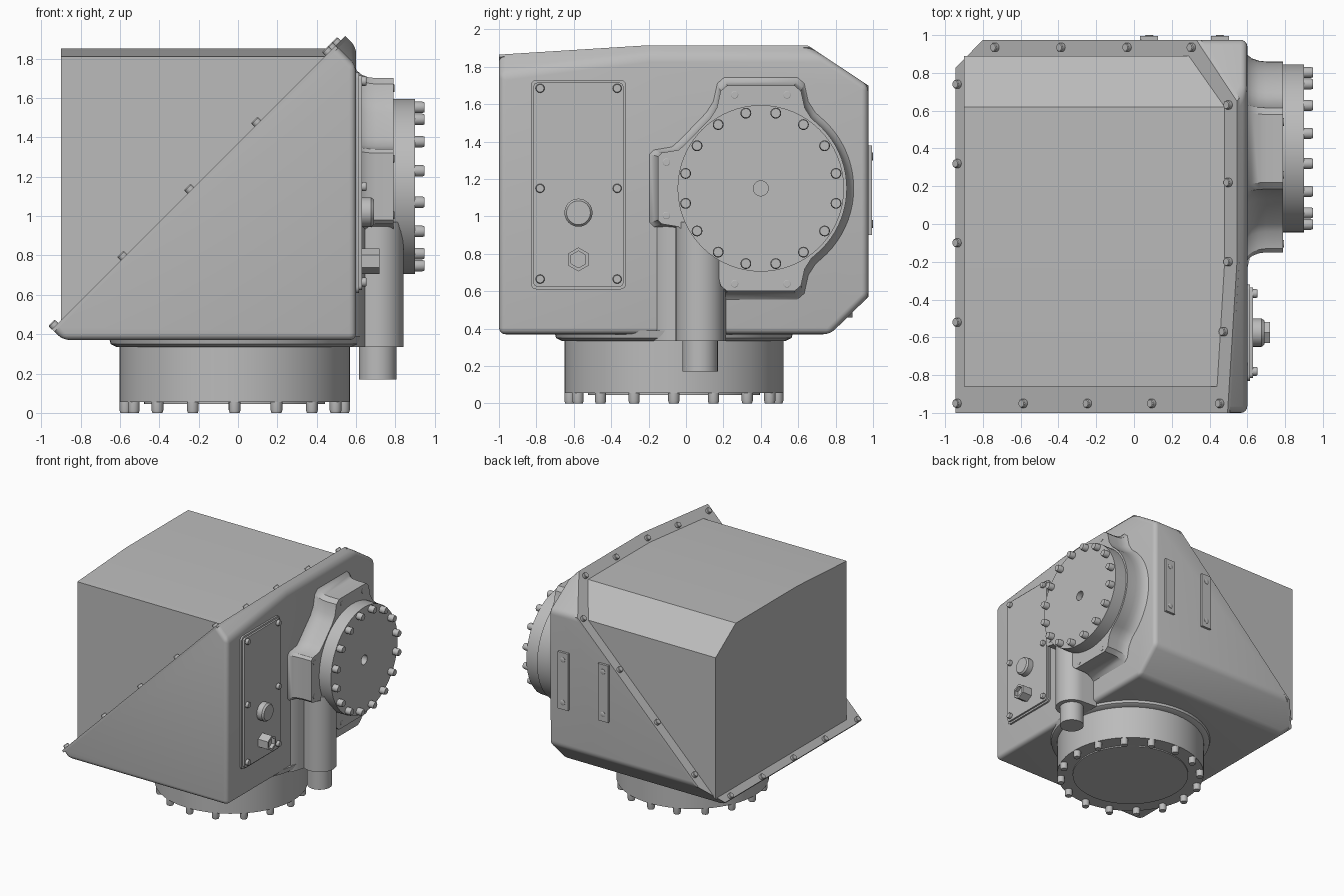
import bpy, bmesh
from math import sin, cos, pi, radians
from mathutils import Vector, Matrix

cube = bpy.data.objects.get("Cube")
if cube:
    bpy.data.objects.remove(cube, do_unlink=True)

grey = bpy.data.materials.new("cast_grey")
grey.use_nodes = True
grey.diffuse_color = (0.5, 0.5, 0.5, 1)
grey.node_tree.nodes["Principled BSDF"].inputs["Base Color"].default_value = (0.5, 0.5, 0.5, 1)
parts = []


def finish(name, bm):
    bmesh.ops.recalc_face_normals(bm, faces=bm.faces)
    mesh = bpy.data.meshes.new(name)
    bm.to_mesh(mesh)
    bm.free()
    mesh.materials.append(grey)
    ob = bpy.data.objects.new(name, mesh)
    bpy.context.scene.collection.objects.link(ob)
    parts.append(ob)
    return ob


def loft(rings):
    """Bridge equal rings of points and cap both ends."""
    bm = bmesh.new()
    vs = [[bm.verts.new(p) for p in ring] for ring in rings]
    n = len(vs[0])
    for a, b in zip(vs, vs[1:]):
        for i in range(n):
            j = (i + 1) % n
            bm.faces.new((a[i], a[j], b[j], b[i]))
    bm.faces.new(vs[0])
    bm.faces.new(vs[-1])
    bmesh.ops.recalc_face_normals(bm, faces=bm.faces)
    return bm


def arc(r, a0, a1, n, c=(0, 0)):
    return [(c[0] + r * cos(radians(a0 + (a1 - a0) * i / n)),
             c[1] + r * sin(radians(a0 + (a1 - a0) * i / n))) for i in range(n + 1)]


def turned(name, base, axis, profile, n=64):
    """Stack of (radius, height) circles along an axis."""
    m = Matrix.Translation(base) @ Vector(axis).to_track_quat('Z', 'Y').to_matrix().to_4x4()
    circle = arc(1, 0, 360, n)[:-1]
    bm = loft([[m @ Vector((r * x, r * y, h)) for x, y in circle] for r, h in profile])
    return finish(name, bm)


def bolt(name, base, axis, r, h, n=16):
    return turned(name, base, axis, [(r, 0), (r, h * 0.8), (r * 0.85, h)], n)


def clip(bm, no, d):
    """Keep the side where no . p <= d and close the cut."""
    no = Vector(no)
    bmesh.ops.bisect_plane(bm, geom=bm.verts[:] + bm.edges[:] + bm.faces[:],
                           plane_co=no * (d / no.length_squared), plane_no=no, clear_outer=True)
    bmesh.ops.holes_fill(bm, edges=[e for e in bm.edges if e.is_boundary], sides=0)


def block(name, profile, x0, x1, planes, bevel=0, late=()):
    """Prism along x, clipped by planes, rounded, then clipped again."""
    bm = loft([[(x, y, z) for y, z in profile] for x in (x0, x1)])
    for no, d in planes:
        clip(bm, no, d)
    if bevel:
        bmesh.ops.bevel(bm, geom=[e for e in bm.edges if e.calc_face_angle(0) > 0.3],
                        offset=bevel, segments=4, profile=0.5, affect='EDGES')
    for no, d in late:
        clip(bm, no, d)
    return finish(name, bm)


# Wedge housing, its sloping flange and the cover
SPLIT = (-1, 0, 1)
side = [(-1, 0.37), (0.77, 0.37), (0.975, 0.57), (0.975, 1.7), (0.37, 2.1), (-1, 2.1)]
ends = [((1, 0, 1), 2.46), ((1, -0.125, 1), 2.485), ((-1, 0, -1), 0.52)]
block("housing", side, -1.2, 0.6, ends, 0.035, [(SPLIT, 1.345)])
block("housing_flange", side, -1.2, 0.6, ends + [(SPLIT, 1.37), ((1, 0, -1), -1.345)])
lid = [(-0.86, 0.4), (0.89, 0.4), (0.89, 1.66), (0.62, 1.85), (-0.2, 1.85), (-0.86, 1.81)]
block("cover", lid, -0.9, 0.6, [((1, 0, -1), -1.36)])

# Bolts along the flange
spots = [(x, -0.95) for x in (-0.93, -0.58, -0.24, 0.1, 0.46)]
spots += [(-0.93, y) for y in (-0.52, -0.1, 0.32, 0.74)]
spots += [(x, 0.935) for x in (-0.73, -0.38, -0.03, 0.31)]
spots += [(0.505, 0.63), (0.505, 0.22), (0.505, -0.2), (0.48, -0.57)]
for x, y in spots:
    bolt("flange_bolt", (x, y, x + 1.37), SPLIT, 0.023, 0.025)

# Round foot with a ring of bolts
foot = Vector((-0.017, -0.065, 0))
turned("foot_collar", foot, (0, 0, 1), [(0.6, 0.335), (0.63, 0.35), (0.64, 0.39)])
turned("foot", foot, (0, 0, 1), [(0.46, 0.045), (0.46, 0.055), (0.585, 0.055), (0.585, 0.36)])
for x, y in arc(0.555, 0, 360, 16)[:-1]:
    bolt("foot_bolt", foot + Vector((x, y, 0.07)), (0, 0, -1), 0.03, 0.07)

# Eared output bearing housing, flared where it meets the wall
CY, CZ = 0.4, 1.15
top_ear = [(0.27, 0.375), (0.235, 0.43), (0.215, 0.52), (0.18, 0.55)]
top_ear += [(-y, z) for y, z in reversed(top_ear)]
left_ear = [(-0.4, 0.24), (-0.44, 0.205), (-0.53, 0.19), (-0.55, 0.17)]
left_ear += [(y, -z) for y, z in reversed(left_ear)]
low_ear = [(y, -z) for y, z in reversed(top_ear)]
outline = arc(0.46, -50, 50, 20) + top_ear + left_ear + low_ear
flare = [(0.58, 1.12), (0.605, 1.07), (0.625, 1.035), (0.66, 1.01), (0.7, 1), (0.79, 1)]
finish("bearing_housing", loft([[(x, CY + s * y, CZ + s * z) for y, z in outline]
                                for x, s in flare]))
for y, z in [(0.14, 0.5), (-0.14, 0.5), (0.14, -0.51), (-0.14, -0.51), (-0.505, 0.14), (-0.505, -0.145)]:
    bolt("ear_screw", (0.785, CY + y, CZ + z), (1, 0, 0), 0.02, 0.01)

# Output disc with centre hole and bolts
turned("output_disc", (0, CY, CZ), (1, 0, 0),
       [(0.445, 0.78), (0.445, 0.9), (0.04, 0.9), (0.04, 0.85)])
for y, z in arc(0.41, 11.25, 371.25, 16)[:-1]:
    bolt("output_bolt", (0.89, CY + y, CZ + z), (1, 0, 0), 0.029, 0.058)

# Vertical shaft sleeve with its pin
sleeve = [(0.57, -0.18), (0.605, -0.15), (0.63, -0.09)]
sleeve += arc(0.13, -120, 90, 20, (0.71, 0.075)) + [(0.57, 0.215)]
finish("shaft_sleeve", loft([[(x, y, z) for x, y in sleeve] for z in (0.335, 0.97)]))
turned("shaft_pin", (0.71, 0.075, 0), (0, 0, 1), [(0.095, 0.17), (0.095, 0.4)], 32)

# Access panel with screws, plug and hex fitting
PY, PZ = -0.575, 1.17


def panel_ring(w, h, r, x):
    pts = []
    for k, (sy, sz) in enumerate([(1, 1), (-1, 1), (-1, -1), (1, -1)]):
        pts += arc(r, 90 * k, 90 * k + 90, 4, (PY + sy * (w - r), PZ + sz * (h - r)))
    return [(x, y, z) for y, z in pts]


finish("access_panel", loft([panel_ring(0.255, 0.56, 0.03, 0.59), panel_ring(0.255, 0.56, 0.03, 0.615),
                             panel_ring(0.24, 0.545, 0.02, 0.615), panel_ring(0.24, 0.545, 0.02, 0.63)]))
for y in (-0.78, -0.368):
    for z in (1.685, 1.15, 0.665):
        bolt("panel_screw", (0.625, y, z), (1, 0, 0), 0.024, 0.028)
bolt("round_plug", (0.62, PY, 1.02), (1, 0, 0), 0.075, 0.07, 32).data.name = "round_plug"
turned("hex_fitting", (0.62, PY, 0.77), (0, 0, 1), [(0.001, 0), (0.001, 0.001)], 6)
bpy.data.objects.remove(parts.pop(), do_unlink=True)
hexagon = [(PY + y, 0.77 + z) for y, z in arc(0.064, 30, 390, 6)[:-1]]
bore = [(PY + y, 0.77 + z) for y, z in arc(0.045, 30, 390, 6)[:-1]]
finish("hex_fitting", loft([[(x, y, z) for y, z in p] for x, p in
                            [(0.62, hexagon), (0.72, hexagon), (0.72, bore), (0.69, bore)]]))

# Two narrow plates on the back wall
for x in (0.08, 0.455):
    tab = [(x - 0.047, 0.9), (x + 0.047, 0.9), (x + 0.047, 1.38), (x - 0.047, 1.38)]
    finish("back_plate", loft([[(a, y, b) for a, b in tab] for y in (0.96, 0.995)]))
    for z in (0.96, 1.32):
        bolt("back_plate_screw", (x, 0.99, z), (0, 1, 0), 0.022, 0.01)

# Smooth curved surfaces, keep sharp edges
bpy.ops.object.select_all(action='DESELECT')
for ob in parts:
    ob.select_set(True)
bpy.context.view_layer.objects.active = parts[0]
bpy.ops.object.shade_smooth_by_angle(angle=radians(32))
